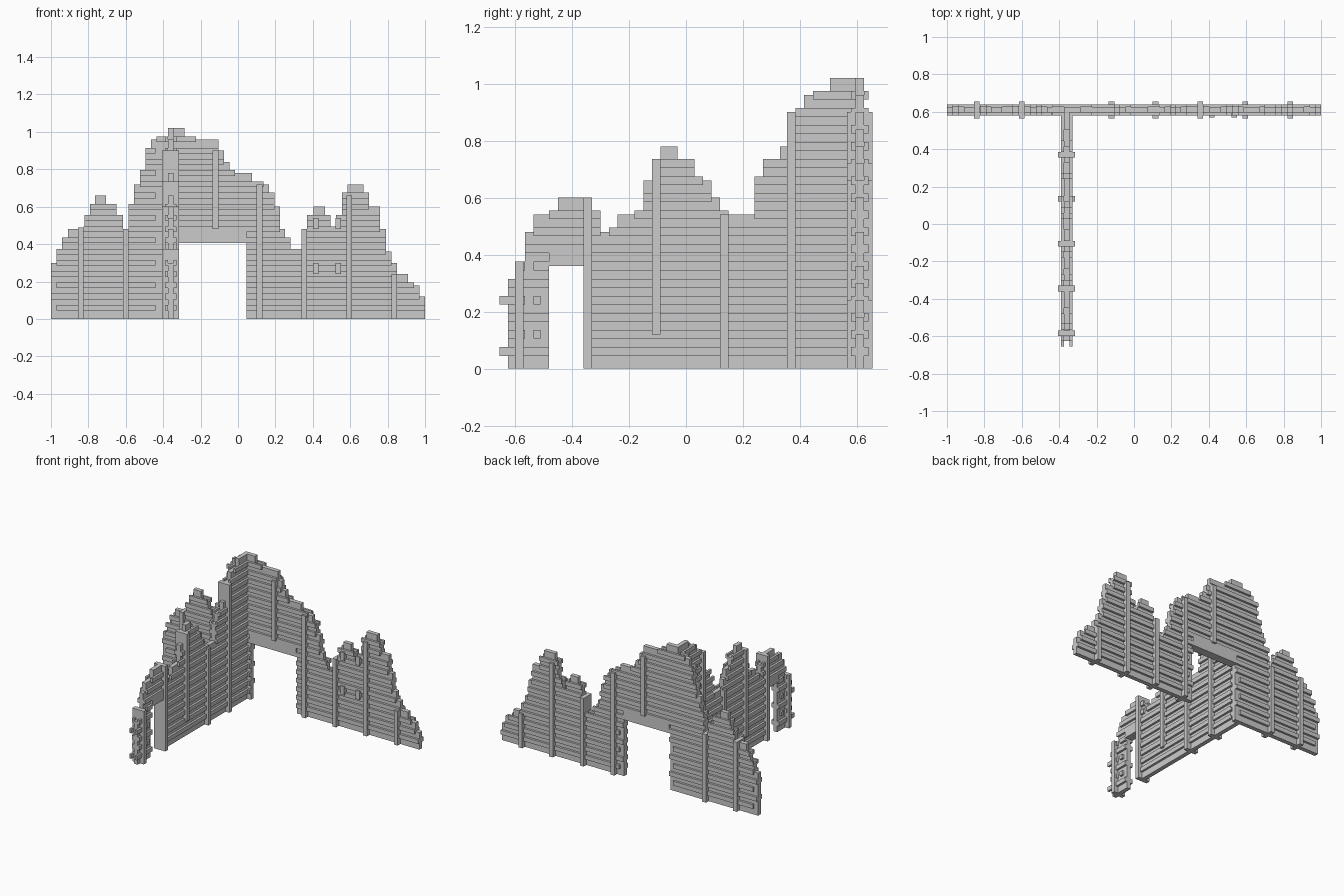
import bpy, bmesh

if "Cube" in bpy.data.objects:
    bpy.data.objects.remove(bpy.data.objects["Cube"])

U = 0.015          # layer thickness; boards are 4U tall, battens 2U tall and cover the seams
ROW = 4 * U
ROWS = 17


def make_object(name, boxes):
    """One object from boxes given as (x0, x1, y0, y1, z0, z1)."""
    bm = bmesh.new()
    for x0, x1, y0, y1, z0, z1 in boxes:
        vs = bmesh.ops.create_cube(bm, size=1)["verts"]
        for v in vs:
            v.co.x = x1 if v.co.x > 0 else x0
            v.co.y = y1 if v.co.y > 0 else y0
            v.co.z = z1 if v.co.z > 0 else z0
    me = bpy.data.meshes.new(name)
    bm.to_mesh(me)
    bm.free()
    bpy.context.collection.objects.link(bpy.data.objects.new(name, me))


def build_wall(name, along_x, centre, profile, end, door, notches, posts, extras):
    """profile: (start, top height) steps; door: (a0, a1, top);
    notches: (a0, a1, max z, row parity, side) shorten alternate battens."""
    def box(a0, a1, c0, c1, z0, z1):
        a, c = (a0, a1), (centre + c0, centre + c1)
        return (*a, *c, z0, z1) if along_x else (*c, *a, z0, z1)

    starts = [p[0] for p in profile]
    cuts = sorted(set(starts + [end, door[0], door[1]] + [v for n in notches for v in n[:2]]))

    def runs(z0, z1, skip):
        out = []
        for a, b in zip(cuts, cuts[1:]):
            m = (a + b) / 2
            if m < starts[0] or m > end:
                continue
            top = [h for s, h in profile if s <= m][-1]
            in_door = door[0] < m < door[1] and z0 < door[2] - 0.002
            if top < z1 - 0.004 or in_door or any(n[0] < m < n[1] for n in skip):
                continue
            if out and abs(out[-1][1] - a) < 1e-6:
                out[-1][1] = b
            else:
                out.append([a, b])
        return out

    # core boards
    boards = [box(a, b, -U, U, k * ROW, (k + 1) * ROW)
              for k in range(ROWS) for a, b in runs(k * ROW, (k + 1) * ROW, [])]
    make_object(name + "_boards", boards)

    # seam battens on both faces
    battens = []
    for k in range(1, ROWS):
        z0, z1 = k * ROW - U, k * ROW + U
        for side in (-1, 1):
            skip = [n for n in notches if z0 < n[2] and k % 2 == n[3] and n[4] in (0, side)]
            c0, c1 = sorted((side * U, side * 2 * U))
            battens += [box(a, b, c0, c1, z0, z1) for a, b in runs(z0, z1, skip)]
    battens += [box(*e) for e in extras]
    make_object(name + "_battens", battens)

    # upright posts, proud of both faces
    make_object(name + "_posts", [box(p - U, p + U, -3 * U, 3 * U, z0, z1) for p, z0, z1 in posts])

    # plain beam over the doorway
    make_object(name + "_lintel", [box(door[0], door[1], -2 * U, 2 * U, door[2], door[2] + ROW)])


# long wall across the back
long_profile = [
    (-1, .315), (-.97, .375), (-.94, .435), (-.91, .48), (-.825, .495), (-.82, .555), (-.79, .615),
    (-.765, .66), (-.705, .615), (-.65, .555), (-.615, .48), (-.585, .615), (-.555, .72),
    (-.525, .795), (-.495, .915), (-.465, .96), (-.435, .975), (-.375, 1.02), (-.285, .975),
    (-.225, .96), (-.105, .9), (-.075, .84), (-.045, .795), (-.015, .78), (.075, .735),
    (.135, .72), (.165, .675), (.195, .6), (.225, .48), (.25, .435), (.28, .375), (.34, .48),
    (.37, .555), (.405, .6), (.465, .555), (.495, .495), (.525, .555), (.555, .675), (.585, .72),
    (.67, .675), (.7, .6), (.76, .48), (.79, .36), (.82, .3), (.85, .24), (.91, .195),
    (.94, .18), (.97, .12)]
cleats = [(x - U, x + U, -2.7 * U, -U, z, z + ROW) for x in (.415, .535) for z in (.24, .48)]
build_wall(
    "long_wall", True, .61, long_profile, 1.0, (-.315, .045, .405),
    notches=[(-1, -.97, .4, 1, 0), (-.44, -.345, .9, 1, -1),
             (-.345, -.315, .39, 1, 1), (.045, .075, .39, 1, 1)],
    posts=[(-.84, 0, .49), (-.6, 0, .48), (-.12, .48, .9), (.115, 0, .72),
           (.355, 0, .48), (.595, 0, .66), (.835, 0, .24)],
    extras=cleats)

# side wall running forward from the long wall
side_profile = [
    (-.625, .315), (-.6, .375), (-.565, .495), (-.535, .54), (-.48, .555), (-.45, .6),
    (-.33, .555), (-.3, .48), (-.27, .495), (-.24, .54), (-.18, .555), (-.15, .66), (-.12, .735),
    (-.09, .78), (-.03, .735), (.03, .675), (.06, .66), (.09, .6), (.12, .555), (.15, .54),
    (.24, .675), (.27, .735), (.33, .78), (.355, .9), (.385, .915), (.415, .96), (.445, .975),
    (.505, 1.02)]
ends = [(-.655, -.625, *sorted((s * U, s * 2 * U)), k * ROW - U, k * ROW + U)
        for k in (1, 4) for s in (-1, 1)]
build_wall(
    "side_wall", False, -.36, side_profile, .595, (-.48, -.36, .36),
    notches=[(-.51, -.48, .34, 0, 0), (-.36, -.33, .34, 0, 0), (-.565, -.535, .6, 0, 0)],
    posts=[(-.585, 0, .375), (-.345, 0, .6), (-.105, .12, .735), (.135, 0, .54), (.37, 0, .9)],
    extras=ends)
